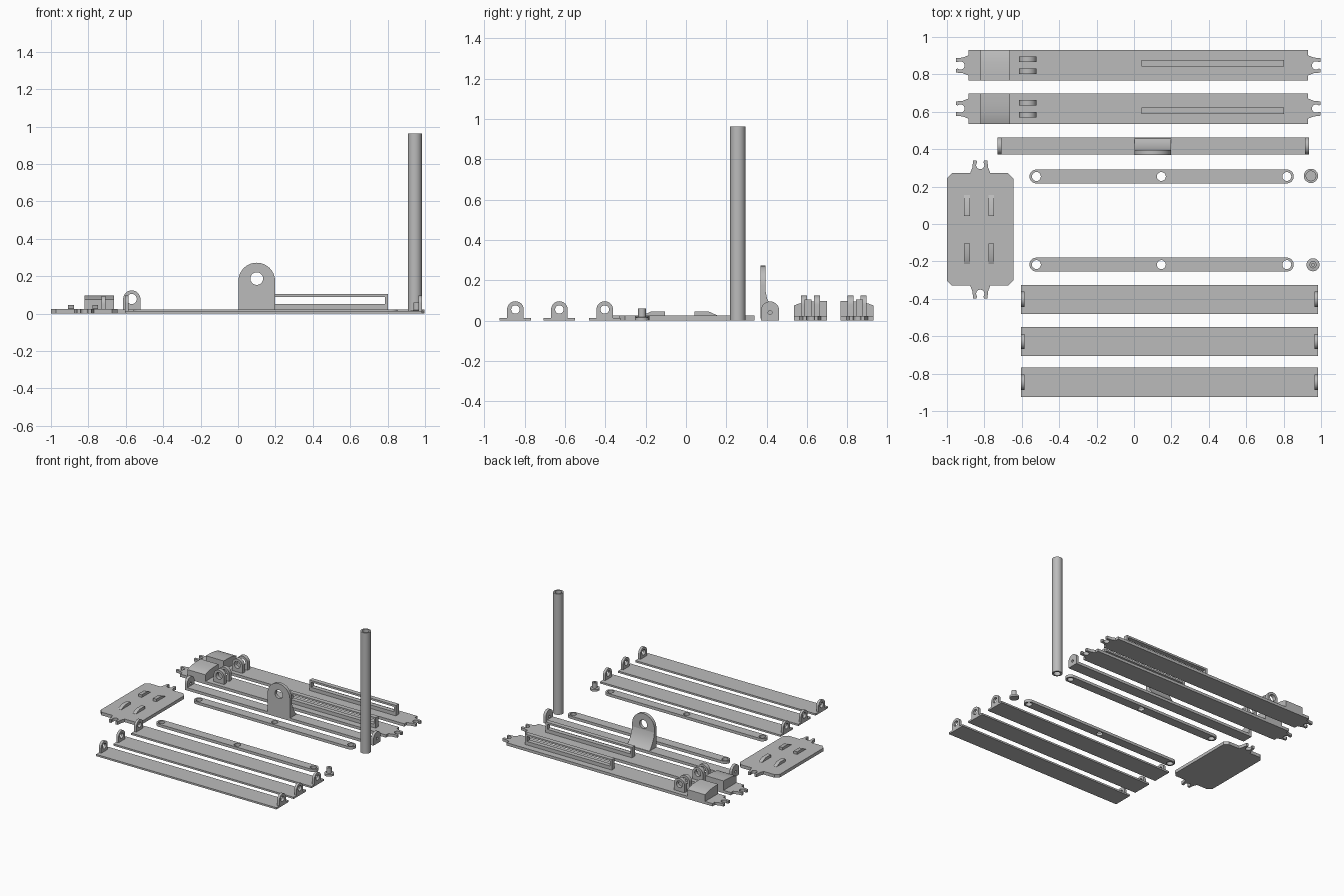
import bpy, bmesh
from math import sin, cos, pi, radians
from mathutils import Matrix

cube = bpy.data.objects.get("Cube")
if cube:
    bpy.data.objects.remove(cube)

# One plain grey for every part
grey = bpy.data.materials.new("plain_grey")
grey.use_nodes = True
colour = (0.5, 0.5, 0.5, 1)
grey.diffuse_color = colour
grey.node_tree.nodes["Principled BSDF"].inputs["Base Color"].default_value = colour

# Rows map profile u, v and depth w to world axes
PLANES = {
    "XY": Matrix(((1, 0, 0), (0, 1, 0), (0, 0, 1))),
    "XZ": Matrix(((1, 0, 0), (0, 0, 1), (0, 1, 0))),
    "YZ": Matrix(((0, 0, 1), (1, 0, 0), (0, 1, 0))),
}


def finish(obj):
    obj.data.materials.clear()
    obj.data.materials.append(grey)
    bpy.ops.object.select_all(action="DESELECT")
    obj.select_set(True)
    bpy.context.view_layer.objects.active = obj
    bpy.ops.object.shade_smooth_by_angle(angle=radians(35))
    return obj


def arc(u, v, r, start=0, end=360, steps=20):
    full = end - start == 360
    n = steps if full else steps + 1
    angles = [radians(start + (end - start) * i / steps) for i in range(n)]
    return [(u + r * cos(a), v + r * sin(a)) for a in angles]


def rect(u0, u1, v0, v1):
    return [(u0, v0), (u1, v0), (u1, v1), (u0, v1)]


def prism(name, plane, outline, w0, w1, holes=()):
    """Extrude an outline with holes from depth w0 to w1."""
    curve = bpy.data.curves.new(name + "_profile", "CURVE")
    curve.dimensions = "2D"
    curve.fill_mode = "BOTH"
    curve.extrude = (w1 - w0) / 2
    for loop in [outline, *holes]:
        spline = curve.splines.new("POLY")
        spline.points.add(len(loop) - 1)
        for p, (u, v) in zip(spline.points, loop):
            p.co = (u, v, 0, 1)
        spline.use_cyclic_u = True
    temp = bpy.data.objects.new(name + "_temp", curve)
    bpy.context.collection.objects.link(temp)
    bpy.context.view_layer.update()
    graph = bpy.context.evaluated_depsgraph_get()
    mesh = bpy.data.meshes.new_from_object(temp.evaluated_get(graph))
    bpy.data.objects.remove(temp)
    bm = bmesh.new()
    bm.from_mesh(mesh)
    bmesh.ops.translate(bm, verts=bm.verts, vec=(0, 0, (w0 + w1) / 2))
    bmesh.ops.transform(bm, matrix=PLANES[plane].to_4x4(), verts=bm.verts)
    bmesh.ops.remove_doubles(bm, verts=bm.verts, dist=0.0001)
    bmesh.ops.recalc_face_normals(bm, faces=bm.faces)
    bm.to_mesh(mesh)
    bm.free()
    mesh.name = name
    obj = bpy.data.objects.new(name, mesh)
    bpy.context.collection.objects.link(obj)
    return finish(obj)


def lathe(name, x, y, profile, sides=32):
    """Spin a closed radius-height profile about a vertical axis."""
    bm = bmesh.new()
    verts = [bm.verts.new((r, 0, z)) for r, z in profile]
    edges = [bm.edges.new(pair) for pair in zip(verts, verts[1:])]
    bmesh.ops.spin(bm, geom=verts + edges, axis=(0, 0, 1), cent=(0, 0, 0),
                   angle=2 * pi, steps=sides, use_merge=True)
    bmesh.ops.remove_doubles(bm, verts=bm.verts, dist=0.0001)
    bmesh.ops.recalc_face_normals(bm, faces=bm.faces)
    mesh = bpy.data.meshes.new(name)
    bm.to_mesh(mesh)
    bm.free()
    obj = bpy.data.objects.new(name, mesh)
    obj.location = (x, y, 0)
    bpy.context.collection.objects.link(obj)
    return finish(obj)


def fork(name, x, y, turn, thick):
    """Two-pronged open hook pointing along the turn direction."""
    side = [(-0.005, 0.055), (0.01, 0.05), (0.03, 0.042), (0.068, 0.038), (0.068, 0.02)]
    notch = arc(0.043, 0, 0.022, 50, 310, 14)
    shape = side + notch + [(u, -v) for u, v in reversed(side)]
    c, s = round(cos(radians(turn))), round(sin(radians(turn)))
    prism(name, "XY", [(x + c * u - s * v, y + s * u + c * v) for u, v in shape], 0, thick)


def lug(centre, r, z, base=0.01):
    """Round-topped lug outline."""
    return [(centre - r, base), (centre + r, base)] + arc(centre, z, r, 0, 180)


# Rails: plate, end forks, saddle hump, clevis lugs, slotted guide wall
for label, yc, out in (("back", 0.848, 1), ("front", 0.617, -1)):
    prism(label + "_rail_plate", "XY", rect(-0.885, 0.93, yc - 0.082, yc + 0.082), 0, 0.022)
    fork(label + "_rail_left_fork", -0.885, yc, 180, 0.022)
    fork(label + "_rail_right_fork", 0.93, yc, 0, 0.022)
    hump = [(-0.082, 0.015), (-0.082, 0.097), (-0.03, 0.096), (0.02, 0.092),
            (0.055, 0.085), (0.082, 0.075), (0.082, 0.015)]
    prism(label + "_rail_hump", "YZ", [(yc + out * u, v) for u, v in hump], -0.82, -0.663)
    for i, dy in enumerate((-0.032, 0.032)):
        prism(f"{label}_rail_lug_{i}", "XZ", lug(-0.568, 0.046, 0.078),
              yc + dy - 0.015, yc + dy + 0.015, [arc(-0.568, 0.078, 0.027)])
    wall = yc + out * 0.012
    prism(label + "_guide_wall", "XZ", rect(0.04, 0.803, 0.015, 0.105),
          wall - 0.018, wall + 0.018, [rect(0.055, 0.787, 0.05, 0.09)])

# Cross bar with upright eye and end lugs
prism("cross_bar", "XY", rect(-0.73, 0.935, 0.372, 0.462), 0, 0.022)
prism("cross_bar_eye", "XZ", lug(0.1, 0.098, 0.174), 0.37, 0.395, [arc(0.1, 0.187, 0.034)])
prism("eye_gusset", "YZ", [(0.38, 0.015), (0.38, 0.15), (0.394, 0.15), (0.402, 0.11),
      (0.42, 0.07), (0.44, 0.04), (0.46, 0.02), (0.46, 0.015)], 0.002, 0.198)
for label, x in (("left", 0.913), ("right", -0.73)):
    prism(f"cross_bar_{label}_lug", "YZ", lug(0.417, 0.045, 0.05),
          x, x + 0.022, [arc(0.417, 0.04, 0.01)])

# Link bars with three holes
for label, y in (("back", 0.254), ("front", -0.217)):
    outline = arc(0.817, y, 0.037, -90, 90) + arc(-0.522, y, 0.037, 90, 270)
    prism(label + "_link_bar", "XY", outline, 0, 0.022,
          [arc(x, y, 0.024) for x in (-0.522, 0.146, 0.817)])

# Upright tube with bored ends
lathe("upright_tube", 0.946, 0.257, [(0, 0.06), (0.026, 0.06), (0.026, 0), (0.038, 0),
      (0.038, 0.963), (0.026, 0.963), (0.026, 0.9), (0, 0.9)])

# Flanged pin
lathe("flanged_pin", 0.957, -0.218, [(0, 0), (0.035, 0), (0.035, 0.016), (0.019, 0.018),
      (0.019, 0.06), (0.007, 0.06), (0.007, 0.045), (0, 0.045)])

# Side plate with chamfered corners, forks and ramped ridges
x0, x1, y0, y1, c = -1, -0.645, -0.33, 0.272, 0.028
prism("side_plate", "XY", [(x0 + c, y0), (x1 - c, y0), (x1, y0 + c), (x1, y1 - c),
      (x1 - c, y1), (x0 + c, y1), (x0, y1 - c), (x0, y0 + c)], 0, 0.025)
fork("side_plate_back_fork", -0.822, y1, 90, 0.025)
fork("side_plate_front_fork", -0.822, y0, -90, 0.025)
for i, x in enumerate((-0.893, -0.764)):
    for label, s in (("back", 1), ("front", -1)):
        ramp = [(0.073, 0.02), (0.073, 0.046), (0.14, 0.046), (0.185, 0.026), (0.185, 0.02)]
        prism(f"{label}_ridge_{i}", "YZ", [(-0.03 + s * u, v) for u, v in ramp],
              x - 0.015, x + 0.015)

# Slats with a drilled lug at each end
for i, y in enumerate((-0.403, -0.628, -0.846)):
    prism(f"slat_{i}", "XY", rect(-0.605, 0.985, y - 0.078, y + 0.078), 0, 0.014)
    for label, x in (("left", 0.965), ("right", -0.605)):
        prism(f"slat_{i}_{label}_lug", "YZ", lug(y, 0.041, 0.055),
              x, x + 0.02, [arc(y, 0.055, 0.021)])
